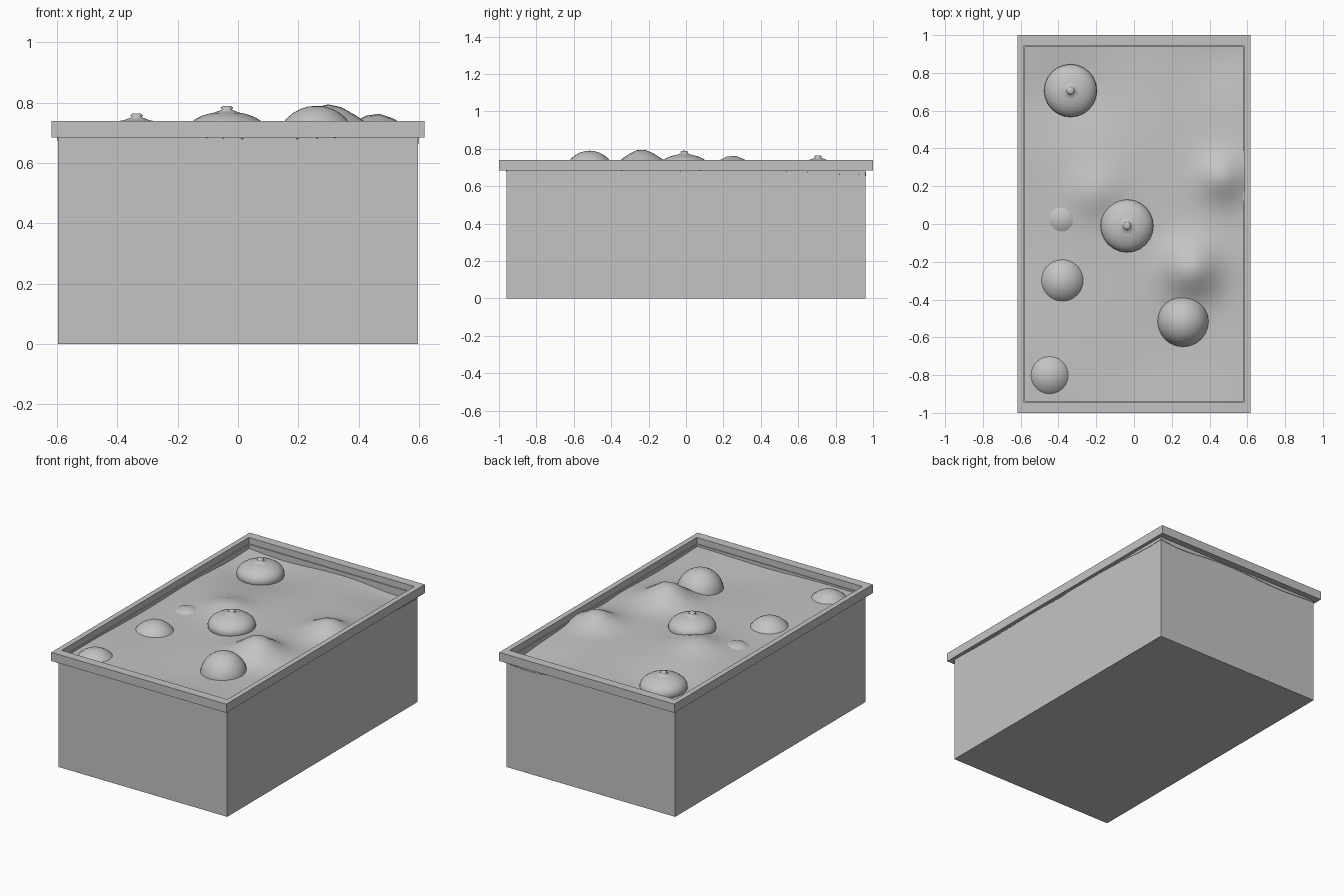
import bpy
import bmesh
import math

cube = bpy.data.objects.get("Cube")
if cube:
    bpy.data.objects.remove(cube, do_unlink=True)

GREY = (0.55, 0.55, 0.55, 1)
grey = bpy.data.materials.new("plain grey")
grey.use_nodes = True
grey.diffuse_color = GREY
grey.node_tree.nodes["Principled BSDF"].inputs["Base Color"].default_value = GREY


def finish(name, bm, smooth=False):
    mesh = bpy.data.meshes.new(name)
    bmesh.ops.recalc_face_normals(bm, faces=bm.faces)
    for face in bm.faces:
        face.smooth = smooth
    bm.to_mesh(mesh)
    bm.free()
    mesh.materials.append(grey)
    obj = bpy.data.objects.new(name, mesh)
    bpy.context.collection.objects.link(obj)
    return obj


def frame(name, outer, inner, z0, z1, floor=False):
    """Rectangular ring, optionally closed underneath to make a tub."""
    bm = bmesh.new()

    def ring(size, z):
        return [bm.verts.new((size[0] * sx, size[1] * sy, z))
                for sx, sy in ((-1, -1), (1, -1), (1, 1), (-1, 1))]

    floor_z = z0 + 0.02 if floor else z0
    rings = [ring(outer, z0), ring(outer, z1), ring(inner, z1), ring(inner, floor_z)]
    count = 3 if floor else 4
    for k in range(count):
        a, b = rings[k], rings[(k + 1) % 4]
        for i in range(4):
            j = (i + 1) % 4
            bm.faces.new((a[i], a[j], b[j], b[i]))
    if floor:
        bm.faces.new(rings[0])
        bm.faces.new(rings[3])
    return finish(name, bm)


# Planter box and its overhanging rim
frame("box_body", (0.596, 0.96), (0.577, 0.937), 0, 0.70, floor=True)
frame("top_rim", (0.618, 1.0), (0.584, 0.943), 0.685, 0.74)

# Uneven filling: x, y, height, spread of each mound or hollow
MOUNDS = [
    (0.30, -0.24, 0.115, 0.10),
    (0.46, 0.25, 0.075, 0.08),
    (-0.20, 0.17, 0.045, 0.09),
    (-0.34, 0.71, -0.045, 0.18),
    (0.45, 0.90, -0.03, 0.15),
    (0.60, 0.02, -0.012, 0.10),
    (0.10, -0.75, -0.02, 0.20),
]


def ground(x, y):
    z = 0.685 + 0.006 * math.sin(5 * y + 2 * x)
    for mx, my, height, spread in MOUNDS:
        z += height * math.exp(-((x - mx) ** 2 + (y - my) ** 2) / (2 * spread ** 2))
    return z


bm = bmesh.new()
bmesh.ops.create_grid(bm, x_segments=28, y_segments=44, size=1)
for v in bm.verts:
    x, y = v.co.x * 0.598, v.co.y * 0.963
    v.co = (x, y, ground(x, y))
soil = finish("soil", bm, smooth=True)
if soil.data.polygons[0].normal.z < 0:
    soil.data.flip_normals()


def ball(name, x, y, z, radius, height):
    bm = bmesh.new()
    bmesh.ops.create_uvsphere(bm, u_segments=24, v_segments=16, radius=1)
    for v in bm.verts:
        v.co = (x + v.co.x * radius, y + v.co.y * radius, z + v.co.z * height)
    return finish(name, bm, smooth=True)


def knob(name, x, y, z):
    """Flared stem turned from a short profile."""
    bm = bmesh.new()
    profile = [(0.055, -0.008), (0.03, 0.003), (0.016, 0.008),
               (0.021, 0.014), (0.014, 0.02), (0, 0.021)]
    verts = [bm.verts.new((r, 0, h)) for r, h in profile]
    edges = [bm.edges.new(pair) for pair in zip(verts, verts[1:])]
    bmesh.ops.spin(bm, geom=verts + edges, cent=(0, 0, 0), axis=(0, 0, 1),
                   angle=math.tau, steps=16)
    bmesh.ops.remove_doubles(bm, verts=bm.verts, dist=0.0005)
    obj = finish(name, bm, smooth=True)
    obj.location = (x, y, z)


# Half-buried round vegetables
ROUND = [
    ("front_left", 0.26, -0.515, 0.653),
    ("middle_right", -0.38, -0.30, 0.60),
    ("front_right", -0.447, -0.80, 0.595),
    ("small_buried", -0.38, 0.03, 0.563),
]
for label, x, y, z in ROUND:
    ball(label + "_vegetable", x, y, z, 0.137, 0.137)

# Flattened vegetables with a stem
for label, x, y, z in (("centre", -0.037, -0.01, 0.695), ("back", -0.336, 0.706, 0.67)):
    ball(label + "_vegetable", x, y, z, 0.14, 0.076)
    knob(label + "_stem", x, y, z + 0.074)
